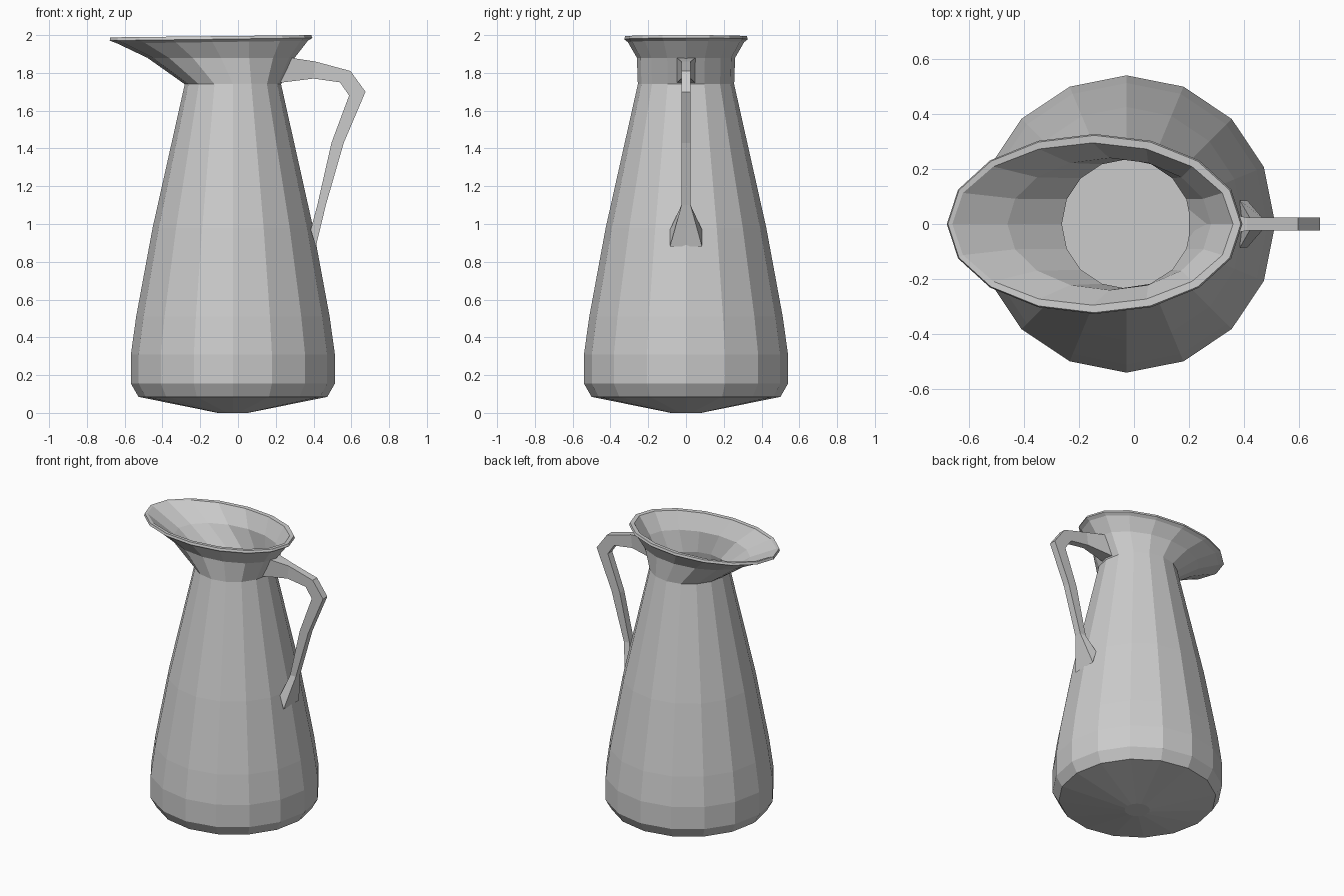
import bpy, bmesh
from math import cos, sin, pi

if "Cube" in bpy.data.objects:
    bpy.data.objects.remove(bpy.data.objects["Cube"])


def loft(name, rings):
    """Skin quads between successive vertex rings and cap both ends."""
    bm = bmesh.new()
    loops = [[bm.verts.new(p) for p in ring] for ring in rings]
    for a, b in zip(loops, loops[1:]):
        n = len(a)
        for i in range(n):
            j = (i + 1) % n
            bm.faces.new((a[i], a[j], b[j], b[i]))
    bm.faces.new(loops[0][::-1])
    bm.faces.new(loops[-1])
    bmesh.ops.recalc_face_normals(bm, faces=bm.faces)
    mesh = bpy.data.meshes.new(name)
    bm.to_mesh(mesh)
    bm.free()
    obj = bpy.data.objects.new(name, mesh)
    bpy.context.collection.objects.link(obj)
    return obj


def oval(cx, rx, ry, z, tilt=0.0, sides=16):
    """Oval ring, raised by tilt on +x and lowered on -x."""
    return [(cx + rx * cos(2 * pi * i / sides), ry * sin(2 * pi * i / sides),
             z + tilt * cos(2 * pi * i / sides)) for i in range(sides)]


CX = -0.027
WALL = 0.02

# Body profile (radius, height), bottom to neck
body = [(0.08, 0.0), (0.50, 0.085), (0.54, 0.155), (0.54, 0.31),
        (0.512, 0.51), (0.425, 0.98), (0.255, 1.74)]
outside = [oval(CX, r, r, z) for r, z in body]

# Flared spout and rolled lip, outside then back down inside
spout = [oval(-0.09, 0.39, 0.26, 1.88),
         oval(-0.135, 0.505, 0.308, 1.963, 0.007),
         oval(-0.143, 0.537, 0.327, 1.978, 0.007),
         oval(-0.144, 0.532, 0.322, 1.994, 0.006),
         oval(-0.15, 0.51, 0.295, 1.992, 0.006),
         oval(-0.09, 0.37, 0.24, 1.885)]

# Inner wall, down to a flat floor
inside = [oval(CX, r - WALL, r - WALL, z) for r, z in reversed(body[2:])]
inside.append(oval(CX, 0.47, 0.47, 0.10))
loft("jug_body", outside + spout + inside)

# Handle sections: outer x, z, inner x, z, half width
sections = [(0.28, 1.88, 0.20, 1.745, 0.05),
            (0.41, 1.86, 0.40, 1.77, 0.024),
            (0.595, 1.81, 0.54, 1.75, 0.024),
            (0.675, 1.70, 0.588, 1.68, 0.024),
            (0.56, 1.43, 0.495, 1.43, 0.024),
            (0.465, 1.10, 0.42, 1.10, 0.024),
            (0.412, 0.88, 0.385, 0.97, 0.085)]
loft("handle", [[(xo, -w, zo), (xo, w, zo), (xi, w, zi), (xi, -w, zi)]
                for xo, zo, xi, zi, w in sections])
